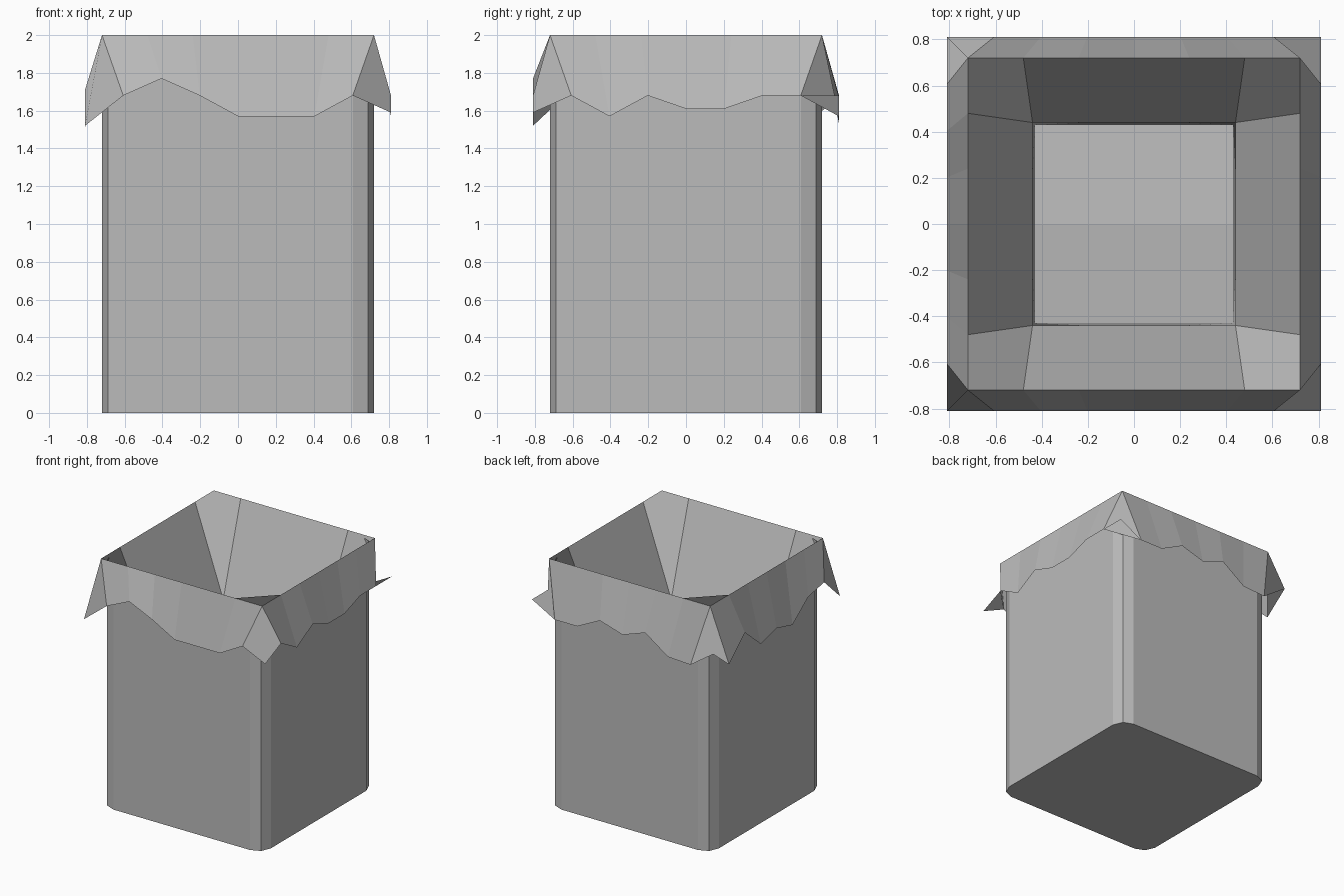
import bpy
import bmesh

cube = bpy.data.objects.get("Cube")
if cube:
    bpy.data.objects.remove(cube, do_unlink=True)

grey = bpy.data.materials.new("plain_grey")
grey.use_nodes = True
colour = (0.5, 0.5, 0.5, 1)
grey.diffuse_color = colour
grey.node_tree.nodes["Principled BSDF"].inputs["Base Color"].default_value = colour


def make_object(name, bm):
    mesh = bpy.data.meshes.new(name)
    bm.to_mesh(mesh)
    bm.free()
    mesh.materials.append(grey)
    obj = bpy.data.objects.new(name, mesh)
    bpy.context.collection.objects.link(obj)
    return obj


# Bin body: open box with rounded upright corners
HALF, HEIGHT = 0.72, 1.98
bm = bmesh.new()
bmesh.ops.create_cube(bm, size=1)
bmesh.ops.scale(bm, vec=(2 * HALF, 2 * HALF, HEIGHT), verts=bm.verts)
bmesh.ops.translate(bm, vec=(0, 0, HEIGHT / 2), verts=bm.verts)
uprights = [e for e in bm.edges
            if abs(e.verts[0].co.z - e.verts[1].co.z) > 1]
bmesh.ops.bevel(bm, geom=uprights, offset=0.11, segments=2, profile=0.5,
                affect='EDGES')
top = [f for f in bm.faces if f.normal.z > 0.9]
bmesh.ops.delete(bm, geom=top, context='FACES_ONLY')
make_object("bin_body", bm)

# Bag: a square sheet draped in rings, from the floor out to the ragged hem
RADIUS = [0, 0.43, 0.44, HALF, 0.81]
LEVEL = [0.1, 0.1, 1.3, 2, 1.6]
# Hem heights on each side, by rising x or y
FRONT = [1.52, 1.68, 1.77, 1.68, 1.57, 1.57, 1.57, 1.68, 1.59]
RIGHT = [1.59, 1.68, 1.57, 1.68, 1.61, 1.61, 1.68, 1.68, 1.68]
BACK = [1.67, 1.53, 1.54, 1.68, 1.61, 1.67, 1.57, 1.57, 1.68]
LEFT = [1.52, 1.71, 1.67, 1.52, 1.57, 1.52, 1.69, 1.51, 1.67]


def sheet_point(i, j):
    ring = max(abs(i), abs(j))
    step = RADIUS[ring] / max(ring, 1)
    z = LEVEL[ring]
    if ring == 4:
        if abs(j) == 4:
            z = (FRONT if j < 0 else BACK)[i + 4]
        else:
            z = (LEFT if i < 0 else RIGHT)[j + 4]
    elif ring < 2 and j == 0:
        z += 0.03  # soft fold across the bag floor
    return i * step, j * step, z


bm = bmesh.new()
span = range(-4, 5)
grid = {(i, j): bm.verts.new(sheet_point(i, j)) for i in span for j in span}
for i in span[:-1]:
    for j in span[:-1]:
        bm.faces.new([grid[i, j], grid[i + 1, j],
                      grid[i + 1, j + 1], grid[i, j + 1]])
make_object("bin_bag", bm)
